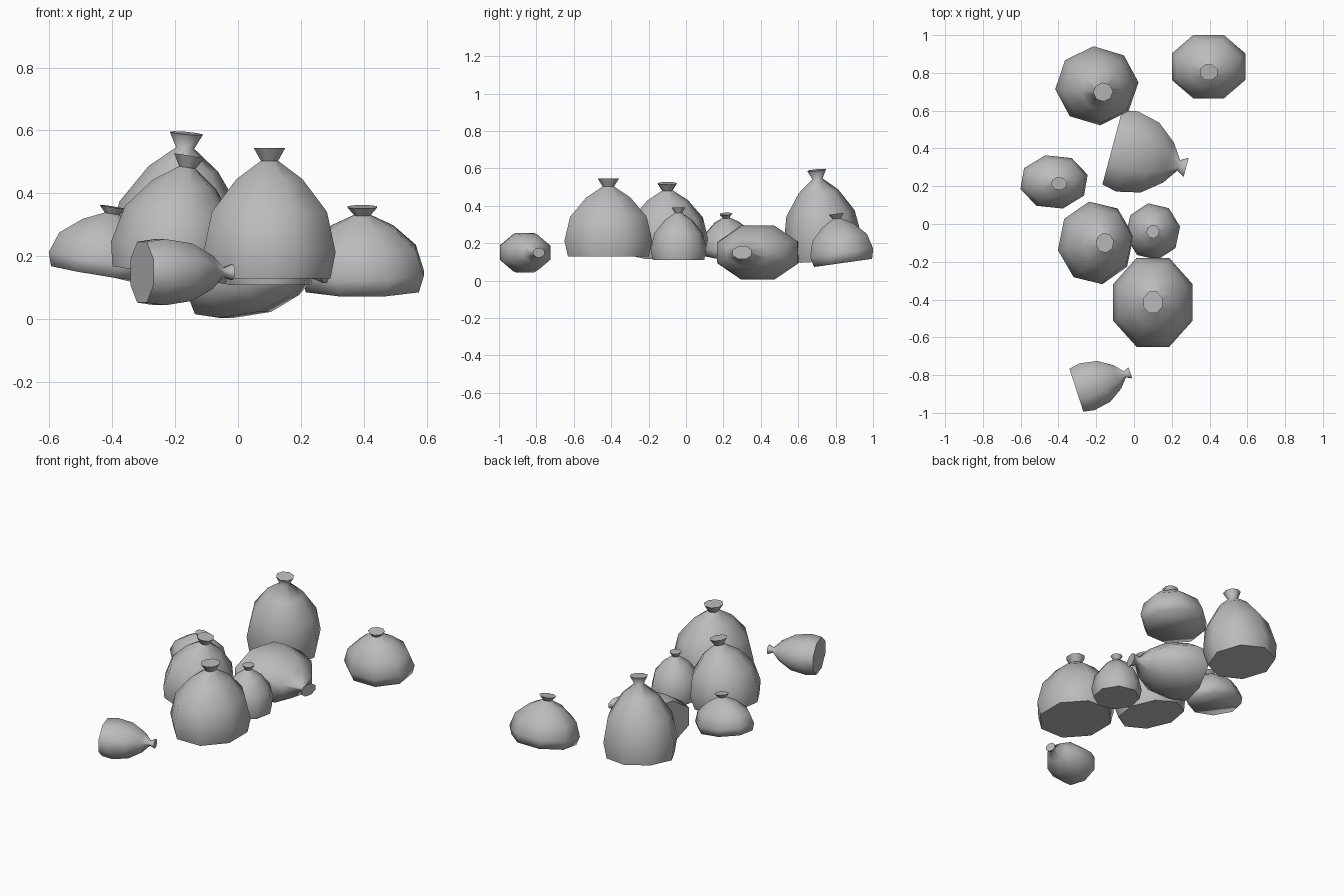
import bpy, bmesh, math
from mathutils import Matrix, Vector, Euler

if "Cube" in bpy.data.objects:
    bpy.data.objects.remove(bpy.data.objects["Cube"], do_unlink=True)

# Single sackcloth colour
cloth = bpy.data.materials.new("grey_cloth")
cloth.use_nodes = True
grey = (0.5, 0.5, 0.5, 1)
cloth.diffuse_color = grey
cloth.node_tree.nodes["Principled BSDF"].inputs["Base Color"].default_value = grey

SIDES = 8
# Radius and height of each ring: base, belly, shoulder, upper slope, tie, mouth
PROFILE = [(0.92, 0), (1, 0.2), (0.87, 0.51), (0.5, 0.76), (0.13, 0.9), (0.24, 1)]


def sack(name, base, size, tilt=(0, 0, 0), spin=22.5):
    """Eight-sided tied sack: size is half width, half depth, height; angles in degrees."""
    bm = bmesh.new()
    rings = []
    for r, z in PROFILE:
        r /= math.cos(math.pi / SIDES)
        ring = []
        for i in range(SIDES):
            a = math.radians(spin) + math.tau * i / SIDES
            ring.append(bm.verts.new((r * math.cos(a), r * math.sin(a), z)))
        rings.append(ring)
    for low, high in zip(rings, rings[1:]):
        for i in range(SIDES):
            j = (i + 1) % SIDES
            bm.faces.new((low[i], low[j], high[j], high[i]))
    bm.faces.new(rings[0][::-1])
    bm.faces.new(rings[-1])
    turn = Euler([math.radians(t) for t in tilt]).to_matrix().to_4x4()
    bm.transform(Matrix.Translation(base) @ turn @ Matrix.Diagonal((*size, 1)))
    mesh = bpy.data.meshes.new(name)
    bm.to_mesh(mesh)
    bm.free()
    mesh.materials.append(cloth)
    obj = bpy.data.objects.new(name, mesh)
    bpy.context.collection.objects.link(obj)
    bpy.ops.object.select_all(action="DESELECT")
    obj.select_set(True)
    bpy.context.view_layer.objects.active = obj
    bpy.ops.object.shade_smooth_by_angle(angle=math.radians(75))


# Standing sacks
sack("front_sack", (0.10, -0.415, 0.13), (0.21, 0.235, 0.415))
sack("middle_sack", (-0.215, -0.10, 0.14), (0.19, 0.205, 0.385), (0, 9, 0), 10)
sack("small_sack", (0.10, -0.04, 0.11), (0.135, 0.14, 0.28), (0, 0, 0), 10)
sack("rear_sack", (-0.205, 0.74, 0.12), (0.205, 0.195, 0.475), (5, 5, 0), 5)

# Squat sacks
sack("right_squat_sack", (-0.43, 0.225, 0.145), (0.172, 0.135, 0.215), (3, 9, 0), 15)
sack("left_squat_sack", (0.395, 0.84, 0.095), (0.195, 0.17, 0.265), (8, 0, 0))

# Fallen sacks lying on their sides
sack("large_fallen_sack", (-0.115, 0.405, 0.15), (0.145, 0.22, 0.405), (0, 90, -15))
sack("small_fallen_sack", (-0.305, -0.88, 0.15), (0.105, 0.13, 0.3), (0, 90, 18))
